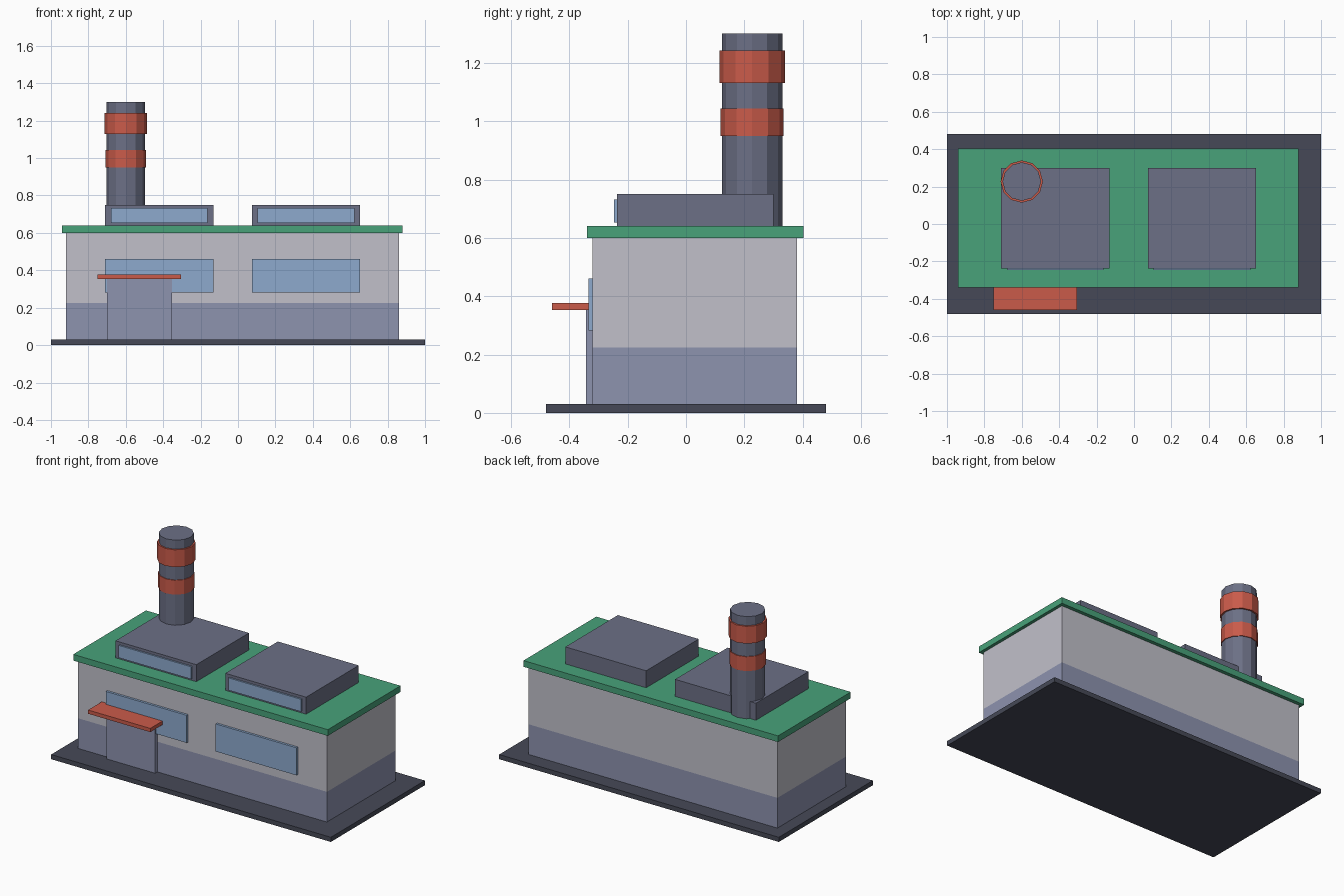
import bpy
import bmesh
from math import radians

default = bpy.data.objects.get("Cube")
if default:
    bpy.data.objects.remove(default, do_unlink=True)


def material(name, rgb):
    """Flat colour from 0-255 display values."""
    linear = [((c / 255 + 0.055) / 1.055) ** 2.4 for c in rgb] + [1.0]
    mat = bpy.data.materials.new(name)
    mat.use_nodes = True
    mat.diffuse_color = linear
    mat.node_tree.nodes["Principled BSDF"].inputs["Base Color"].default_value = linear
    return mat


asphalt = material("dark asphalt", (70, 73, 87))
wall = material("pale wall", (193, 192, 202))
plinth = material("blue grey plinth", (141, 147, 175))
metal = material("slate metal", (108, 112, 134))
green = material("roof green", (72, 162, 122))
red = material("signal red", (202, 91, 74))
glass = material("window blue", (141, 170, 206))


def finish(name, bm, mats):
    mesh = bpy.data.meshes.new(name)
    bm.to_mesh(mesh)
    bm.free()
    for mat in mats:
        mesh.materials.append(mat)
    obj = bpy.data.objects.new(name, mesh)
    bpy.context.collection.objects.link(obj)
    return obj


def box(name, x, y, z, mat, band_top=None, band_mat=None):
    """Box from (min, max) ranges; an optional band colours its lower part."""
    bm = bmesh.new()
    bmesh.ops.create_cube(bm, size=1)
    for v in bm.verts:
        v.co = [r[0] if c < 0 else r[1] for c, r in zip(v.co, (x, y, z))]
    mats = [mat]
    if band_top is not None:
        mats.append(band_mat)
        bmesh.ops.bisect_plane(bm, geom=bm.verts[:] + bm.edges[:] + bm.faces[:],
                               plane_co=(0, 0, band_top), plane_no=(0, 0, 1))
        for f in bm.faces:
            f.material_index = int(f.calc_center_median().z < band_top)
    return finish(name, bm, mats)


def cylinder(name, radius, z, mat, centre=(-0.6, 0.227), sides=12):
    bm = bmesh.new()
    bmesh.ops.create_cone(bm, cap_ends=True, segments=sides, radius1=radius,
                          radius2=radius, depth=z[1] - z[0])
    bmesh.ops.translate(bm, verts=bm.verts, vec=(*centre, sum(z) / 2))
    return finish(name, bm, [mat])


# Ground slab, two-tone building and overhanging roof
box("ground_slab", (-1, 1), (-0.48, 0.48), (0, 0.03), asphalt)
box("building_walls", (-0.92, 0.86), (-0.32, 0.38), (0.03, 0.60), wall, 0.225, plinth)
box("roof_slab", (-0.94, 0.88), (-0.34, 0.403), (0.60, 0.64), green)

# Each bay has a wall window below and a glazed rooftop box above
for side, left, right in (("right", -0.71, -0.132), ("left", 0.075, 0.653)):
    box(side + "_wall_window", (left, right), (-0.335, -0.32), (0.282, 0.46), glass)
    box(side + "_roof_box", (left, right), (-0.237, 0.30), (0.64, 0.75), metal)
    box(side + "_roof_box_window", (left + 0.03, right - 0.03),
        (-0.247, -0.237), (0.652, 0.732), glass)

# Entrance door and canopy
box("entrance_door", (-0.70, -0.353), (-0.343, -0.32), (0.03, 0.353), plinth)
box("entrance_canopy", (-0.75, -0.305), (-0.46, -0.32), (0.353, 0.377), red)

# Chimney with two painted collars
cylinder("chimney", 0.103, (0.64, 1.30), metal)
cylinder("lower_chimney_collar", 0.108, (0.95, 1.043), red)
cylinder("upper_chimney_collar", 0.113, (1.13, 1.242), red)
